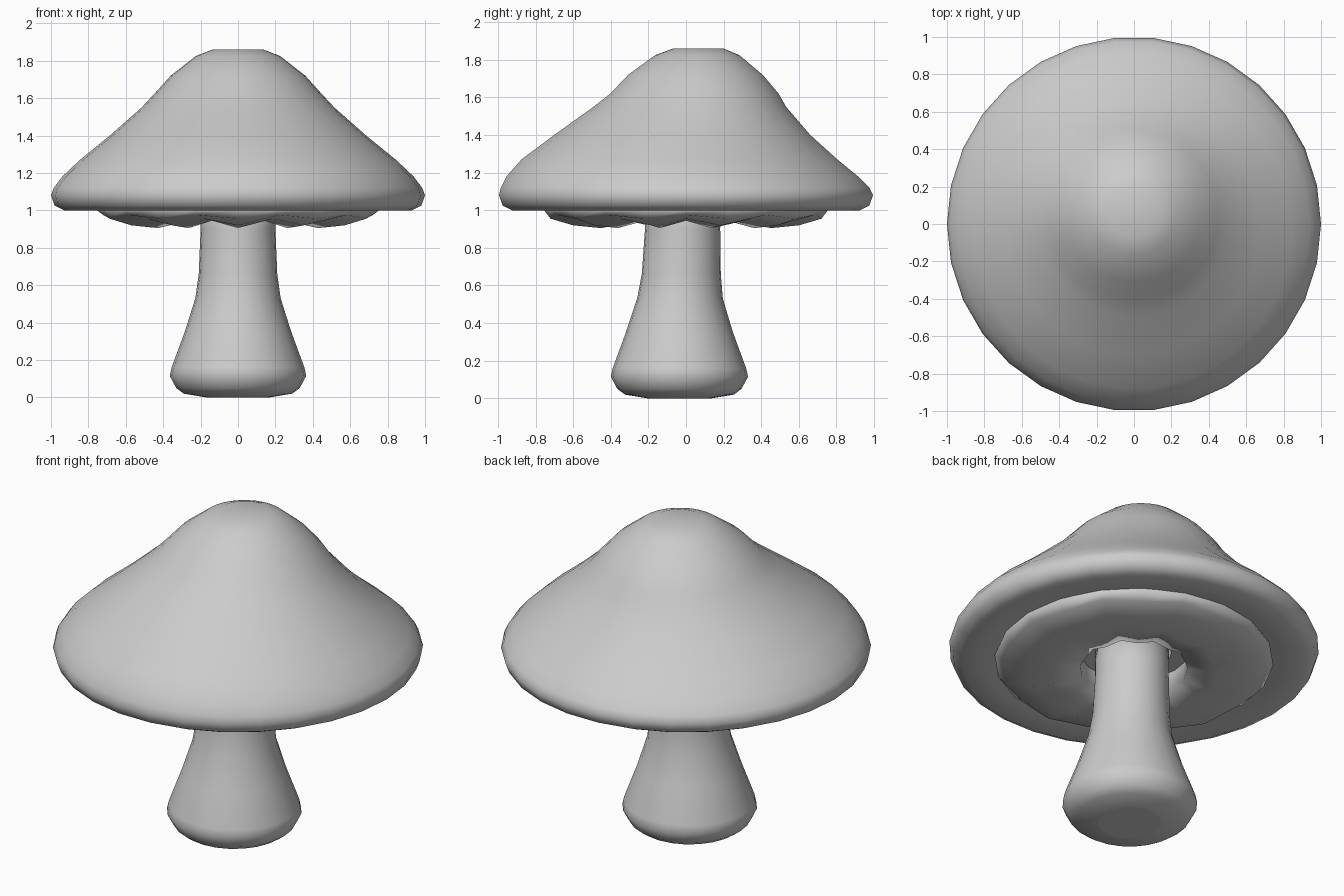
import bpy
from math import sin, cos, pi

if "Cube" in bpy.data.objects:
    bpy.data.objects.remove(bpy.data.objects["Cube"])


def loft(name, rings, n, start=0.0, close_first=False, close_last=False, flat_first=False):
    """Stack rings of (radius, z, centre_y, z_of_odd_points) into a smooth shell."""
    verts, faces = [], []
    for r, z, cy, z_odd in rings:
        for i in range(n):
            a = start + 2 * pi * i / n
            verts.append((r * cos(a), cy + r * sin(a), z_odd if i % 2 else z))
    for k in range(len(rings) - 1):
        for i in range(n):
            j = (i + 1) % n
            faces.append((k * n + i, k * n + j, (k + 1) * n + j, (k + 1) * n + i))
    if close_first:
        faces.append(tuple(reversed(range(n))))
    if close_last:
        faces.append(tuple(range((len(rings) - 1) * n, len(rings) * n)))
    mesh = bpy.data.meshes.new(name)
    mesh.from_pydata(verts, [], faces)
    for p in mesh.polygons:
        p.use_smooth = not (flat_first and len(p.vertices) == n and min(p.vertices) == 0)
    ob = bpy.data.objects.new(name, mesh)
    bpy.context.collection.objects.link(ob)
    return ob


def even(profile):
    return [(r, z, cy, z) for r, z, cy in profile]


# Cap: leaning bell with a rolled rim and flat underside
cap = [(0.20, 1.05, 0), (0.70, 1.03, 0), (0.80, 1.005, 0), (0.93, 1.0, 0),
       (0.98, 1.025, 0), (1.0, 1.08, 0), (0.985, 1.12, -0.005), (0.94, 1.18, -0.02),
       (0.845, 1.27, -0.035), (0.685, 1.40, -0.02), (0.515, 1.55, 0.02),
       (0.45, 1.62, 0.045), (0.36, 1.72, 0.05), (0.225, 1.825, 0.06), (0.135, 1.86, 0.065)]
loft("cap", even(cap), 30, close_last=True)

# Gills: scalloped ring under the cap, with a hole around the stem
gills = [(0.29, 1.06, 0, 1.06), (0.29, 0.94, 0, 0.96), (0.45, 0.905, 0, 0.945),
         (0.60, 0.92, 0, 0.955), (0.72, 0.955, 0, 0.975), (0.755, 1.0, 0, 1.0),
         (0.74, 1.04, 0, 1.04)]
loft("gills", gills, 20, start=pi / 2)

# Stem: flared foot, leaning slightly
stem = [(0.17, 0.0, -0.035), (0.29, 0.02, -0.035), (0.33, 0.05, -0.035),
        (0.365, 0.115, -0.035), (0.355, 0.16, -0.035), (0.285, 0.35, -0.035),
        (0.228, 0.53, -0.032), (0.21, 0.66, -0.025), (0.20, 0.90, -0.018),
        (0.20, 1.10, -0.015)]
loft("stem", even(stem), 24, close_first=True, close_last=True, flat_first=True)
